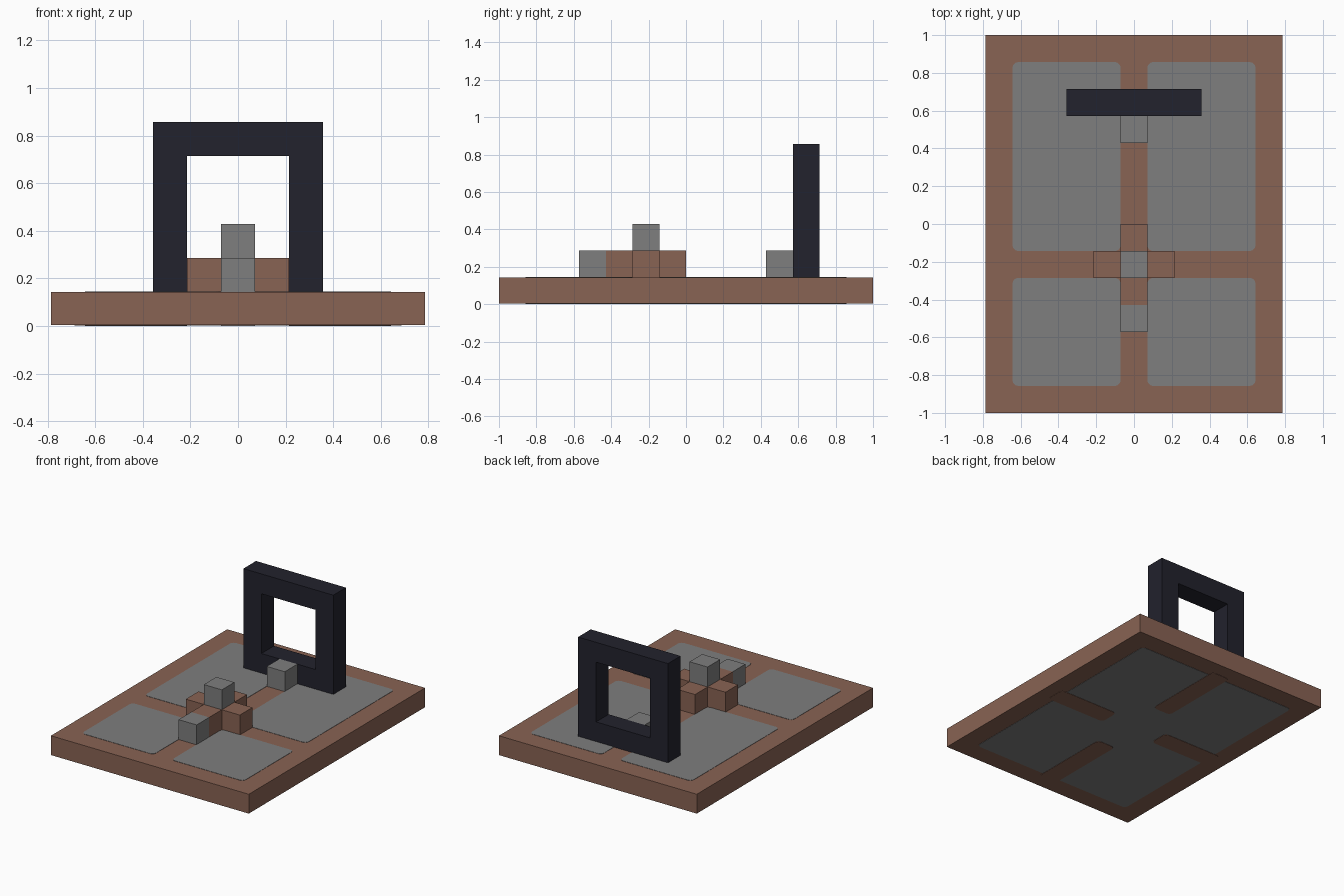
import bpy
import bmesh
from math import cos, sin, pi

if "Cube" in bpy.data.objects:
    bpy.data.objects.remove(bpy.data.objects["Cube"], do_unlink=True)

U = 1 / 7          # side of one block
TOP = U            # upper face of the board


def material(name, colour):
    mat = bpy.data.materials.new(name)
    mat.use_nodes = True
    mat.diffuse_color = (*colour, 1)
    mat.node_tree.nodes["Principled BSDF"].inputs["Base Color"].default_value = (*colour, 1)
    return mat


BROWN = material("clay brown", (0.25, 0.125, 0.087))
GREY = material("stone grey", (0.21, 0.21, 0.21))
DARK = material("dark slate", (0.016, 0.016, 0.026))


def finish(name, bm, mat):
    bmesh.ops.recalc_face_normals(bm, faces=bm.faces)
    mesh = bpy.data.meshes.new(name)
    bm.to_mesh(mesh)
    bm.free()
    mesh.materials.append(mat)
    obj = bpy.data.objects.new(name, mesh)
    bpy.context.collection.objects.link(obj)
    return obj


def prism(name, outline, z0, z1, mat):
    """Extrude a flat outline from z0 to z1."""
    bm = bmesh.new()
    face = bm.faces.new([bm.verts.new((x, y, z0)) for x, y in outline])
    new = bmesh.ops.extrude_face_region(bm, geom=[face])["geom"]
    verts = [v for v in new if isinstance(v, bmesh.types.BMVert)]
    bmesh.ops.translate(bm, verts=verts, vec=(0, 0, z1 - z0))
    return finish(name, bm, mat)


def rectangle(x0, x1, y0, y1):
    return [(x0, y0), (x1, y0), (x1, y1), (x0, y1)]


def rounded(x0, x1, y0, y1, r=0.03, steps=5):
    centres = [(x1 - r, y1 - r), (x0 + r, y1 - r), (x0 + r, y0 + r), (x1 - r, y0 + r)]
    return [(cx + r * cos((q + i / steps) * pi / 2), cy + r * sin((q + i / steps) * pi / 2))
            for q, (cx, cy) in enumerate(centres) for i in range(steps + 1)]


def block(name, y, z, mat):
    return prism(name, rectangle(-U / 2, U / 2, y, y + U), z, z + U, mat)


# Board
prism("board", rectangle(-5.5 * U, 5.5 * U, -1, 1), 0.004, TOP, BROWN)

# Four rounded paving panels on the upper face
for side, x0, x1 in (("left", U / 2, 4.5 * U), ("right", -4.5 * U, -U / 2)):
    for end, y0, y1 in (("front", -6 * U, -2 * U), ("back", -U, 6 * U)):
        prism(f"{end}_{side}_panel", rounded(x0, x1, y0, y1), TOP, TOP + 0.002, GREY)

# Underside panel with four brown fingers reaching in from the rim
prism("underside_panel", rounded(-4.5 * U, 4.5 * U, -6 * U, 6 * U), 0.002, 0.004, GREY)
for s, x_side, y_side in ((1, "left", "back"), (-1, "right", "front")):
    xs = sorted((s * 1.5 * U, s * 4.8 * U))
    ys = sorted((s * 2 * U, s * 6.3 * U))
    prism(f"underside_{x_side}_finger", rounded(*xs, -U / 2, U / 2), 0, 0.002, BROWN)
    prism(f"underside_{y_side}_finger", rounded(-U / 2, U / 2, *ys), 0, 0.002, BROWN)

# Cross of brown blocks
a, b = U / 2, 1.5 * U
plus = [(a, a), (a, b), (-a, b), (-a, a), (-b, a), (-b, -a),
        (-a, -a), (-a, -b), (a, -b), (a, -a), (b, -a), (b, a)]
prism("block_cross", [(x, y - b) for x, y in plus], TOP, 2 * U, BROWN)

# Grey blocks: on the cross, in front of it and before the gateway
block("cross_top_block", -2 * U, 2 * U, GREY)
block("cross_front_block", -4 * U, TOP, GREY)
block("gate_step_block", 3 * U, TOP, GREY)

# Square gateway ring
bm = bmesh.new()
loops = []
for half, y in ((2.5, 4), (2.5, 5), (1.5, 5), (1.5, 4)):
    h = half * U
    loops.append([bm.verts.new((x, y * U, TOP + 2.5 * U + z))
                  for x, z in rectangle(-h, h, -h, h)])
for i, loop in enumerate(loops):
    following = loops[(i + 1) % 4]
    for j in range(4):
        k = (j + 1) % 4
        bm.faces.new((loop[j], loop[k], following[k], following[j]))
finish("gateway", bm, DARK)
